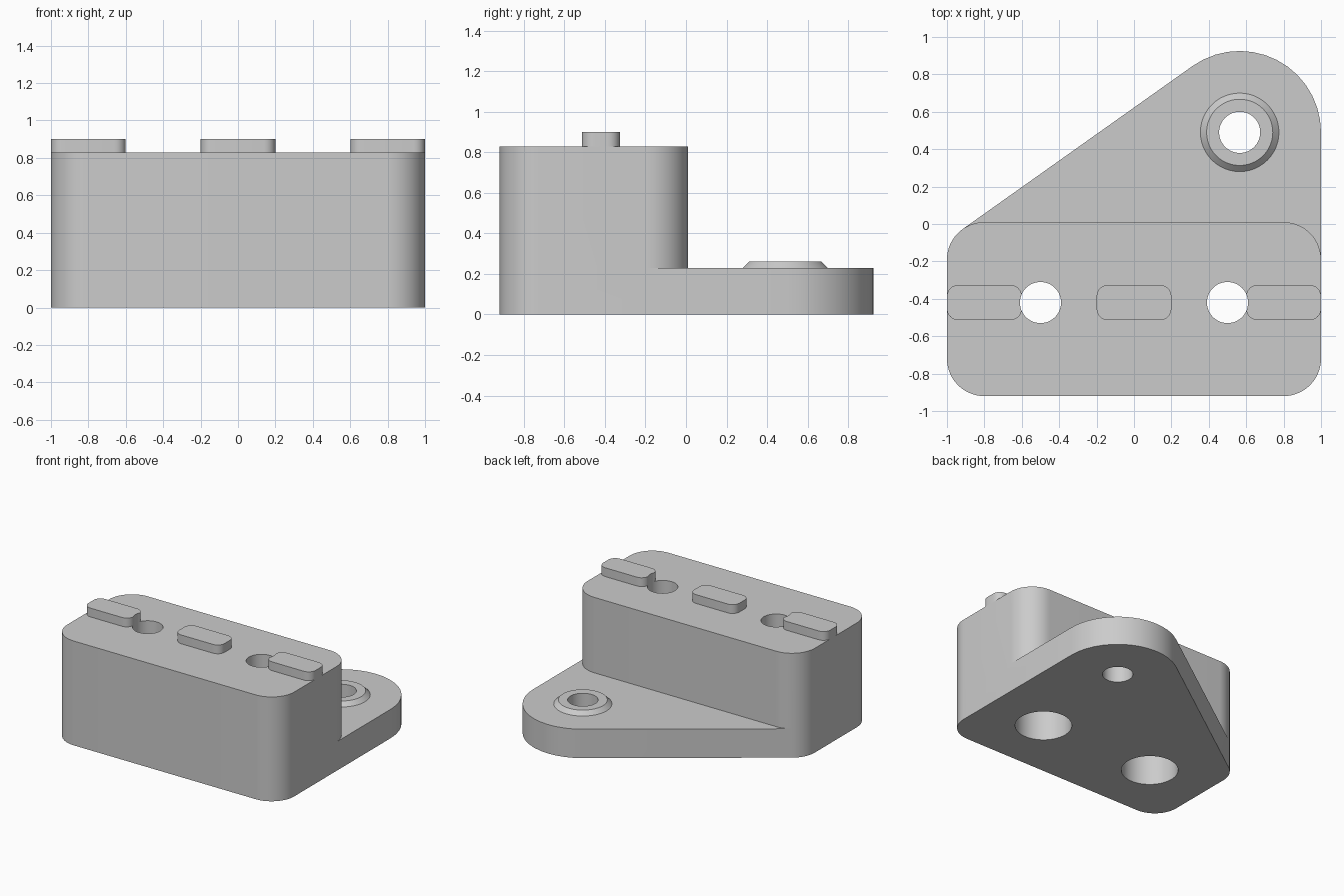
import bpy
import bmesh
from math import cos, sin, radians, degrees, acos, atan2, hypot

cube = bpy.data.objects.get("Cube")
if cube:
    bpy.data.objects.remove(cube, do_unlink=True)

grey = bpy.data.materials.new("plain grey")
grey.use_nodes = True
grey.diffuse_color = (0.6, 0.6, 0.6, 1)
grey.node_tree.nodes["Principled BSDF"].inputs["Base Color"].default_value = (0.6, 0.6, 0.6, 1)


def outline(arcs, steps=14):
    """Points of a closed outline made of arcs (centre, radius, start, end) in degrees."""
    pts = []
    for (cx, cy), r, a0, a1 in arcs:
        for i in range(steps + 1):
            a = radians(a0 + (a1 - a0) * i / steps)
            p = (cx + r * cos(a), cy + r * sin(a))
            if not pts or hypot(p[0] - pts[-1][0], p[1] - pts[-1][1]) > 1e-5:
                pts.append(p)
    return pts


def finish(name, bm):
    bmesh.ops.recalc_face_normals(bm, faces=bm.faces)
    mesh = bpy.data.meshes.new(name)
    bm.to_mesh(mesh)
    bm.free()
    mesh.materials.append(grey)
    obj = bpy.data.objects.new(name, mesh)
    bpy.context.collection.objects.link(obj)
    return obj


def prism(name, pts, z0, z1):
    bm = bmesh.new()
    face = bm.faces.new([bm.verts.new((x, y, z0)) for x, y in pts])
    top = bmesh.ops.extrude_face_region(bm, geom=[face])["geom"]
    bmesh.ops.translate(bm, vec=(0, 0, z1 - z0),
                        verts=[v for v in top if isinstance(v, bmesh.types.BMVert)])
    return finish(name, bm)


def cone(name, centre, r0, r1, z0, z1):
    bm = bmesh.new()
    bmesh.ops.create_cone(bm, cap_ends=True, segments=48, radius1=r0, radius2=r1, depth=z1 - z0)
    bmesh.ops.translate(bm, verts=bm.verts, vec=(*centre, (z0 + z1) / 2))
    return finish(name, bm)


def activate(obj):
    bpy.ops.object.select_all(action="DESELECT")
    obj.select_set(True)
    bpy.context.view_layer.objects.active = obj


def combine(obj, tool, operation):
    mod = obj.modifiers.new(operation.title(), "BOOLEAN")
    mod.object, mod.operation, mod.solver = tool, operation, "EXACT"
    activate(obj)
    bpy.ops.object.modifier_apply(modifier=mod.name)


# Corner centres, and the direction of the slanted side touching both arcs
R, LUG_R = 0.2, 0.435
left_back, right_back = (-0.8, -0.19), (0.8, -0.19)
left_front, right_front = (-0.8, -0.72), (0.8, -0.72)
lug = (0.565, 0.49)
dx, dy = lug[0] - left_back[0], lug[1] - left_back[1]
slant = degrees(atan2(dy, dx) + acos((R - LUG_R) / hypot(dx, dy)))

# Base plate with the rounded lug, and the tall block standing on it
front_arcs = [(left_front, R, 180, 270), (right_front, R, 270, 360)]
body = prism("bracket_body",
             outline(front_arcs + [(lug, LUG_R, 0, slant), (left_back, R, slant, 180)]), 0, 0.23)
block = prism("block", outline(front_arcs + [(right_back, R, 0, 90), (left_back, R, 90, slant),
                                            (left_back, R, slant, 180)]), 0.23, 0.83)
combine(body, block, "UNION")
bpy.data.objects.remove(block, do_unlink=True)

# Raised locating keys on the block
keys = []
for name, x in (("right_key", -0.8), ("middle_key", 0), ("left_key", 0.8)):
    r, hx, hy, cy = 0.06, 0.2, 0.094, -0.42
    corners = [(1, 1, 0), (-1, 1, 90), (-1, -1, 180), (1, -1, 270)]
    arcs = [((x + sx * (hx - r), cy + sy * (hy - r)), r, a, a + 90) for sx, sy, a in corners]
    keys.append(prism(name, outline(arcs, 6), 0.83, 0.9))

# Bevelled boss on the lug
boss = cone("lug_boss", lug, 0.21, 0.177, 0.23, 0.262)

# Drilled holes, with wide counterbores from below under the block
cutters = []
lug_drill = cone("lug_drill", lug, 0.11, 0.11, -0.1, 0.5)
cutters.append(lug_drill)
combine(body, lug_drill, "DIFFERENCE")
combine(boss, lug_drill, "DIFFERENCE")
for x in (-0.5, 0.5):
    drill = cone("block_drill", (x, -0.42), 0.11, 0.11, -0.1, 1.1)
    bore = cone("counterbore", (x, -0.42), 0.205, 0.205, -0.1, 0.6)
    cutters += [drill, bore]
    combine(body, drill, "DIFFERENCE")
    combine(body, bore, "DIFFERENCE")
    combine(keys[0] if x < 0 else keys[2], drill, "DIFFERENCE")
for cutter in cutters:
    bpy.data.objects.remove(cutter, do_unlink=True)

# Smooth the rounded sides, keep the edges crisp
for obj in [body, boss] + keys:
    activate(obj)
    bpy.ops.object.shade_smooth_by_angle(angle=radians(30))
